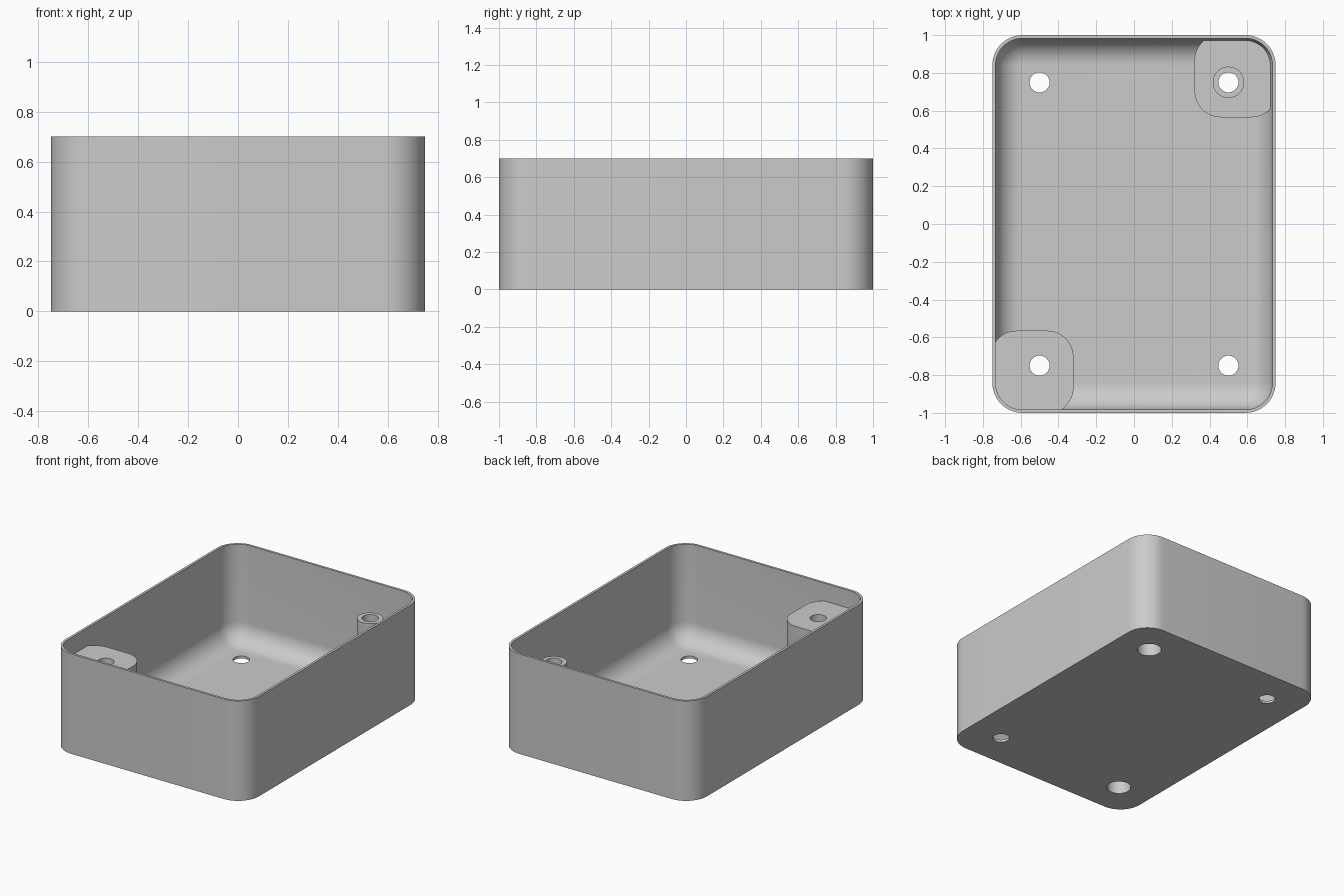
import bpy
import bmesh
from math import pi, sin, cos, radians

cube = bpy.data.objects.get("Cube")
if cube:
    bpy.data.objects.remove(cube, do_unlink=True)

HALF_X, HALF_Y, HEIGHT = 0.75, 1.0, 0.7
CORNER, WALL, FLOOR = 0.16, 0.017, 0.017
FILLET = 0.138
BOSS_TOP = 0.575

grey = bpy.data.materials.new("light_grey")
grey.use_nodes = True
grey.diffuse_color = (0.6, 0.6, 0.6, 1)
grey.node_tree.nodes["Principled BSDF"].inputs["Base Color"].default_value = (0.6, 0.6, 0.6, 1)


def rounded_rect(hx, hy, r, z, cx=0, cy=0, steps=12):
    """Ring of points around a rounded rectangle."""
    ring = []
    for k, (sx, sy) in enumerate([(1, 1), (-1, 1), (-1, -1), (1, -1)]):
        for i in range(steps + 1):
            a = (k + i / steps) * pi / 2
            ring.append((cx + sx * (hx - r) + r * cos(a),
                         cy + sy * (hy - r) + r * sin(a), z))
    return ring


def circle(r, z, cx, cy, sides=48):
    return [(cx + r * cos(2 * pi * i / sides), cy + r * sin(2 * pi * i / sides), z)
            for i in range(sides)]


def loft(name, rings):
    """Solid skinned through the rings, capped at both ends."""
    bm = bmesh.new()
    loops = [[bm.verts.new(p) for p in ring] for ring in rings]
    n = len(loops[0])
    for low, high in zip(loops, loops[1:]):
        for i in range(n):
            j = (i + 1) % n
            bm.faces.new((low[i], low[j], high[j], high[i]))
    bm.faces.new(loops[0][::-1])
    bm.faces.new(loops[-1])
    bmesh.ops.recalc_face_normals(bm, faces=bm.faces)
    mesh = bpy.data.meshes.new(name)
    bm.to_mesh(mesh)
    bm.free()
    mesh.materials.append(grey)
    obj = bpy.data.objects.new(name, mesh)
    bpy.context.collection.objects.link(obj)
    return obj


def cavity_rings(grow=0.0):
    """Inside of the box from the rim down through the floor fillet."""
    wall, floor = WALL - grow, FLOOR - grow
    rings = [rounded_rect(HALF_X - wall, HALF_Y - wall, CORNER - wall, HEIGHT + grow)]
    steps = 12
    for i in range(steps + 1):
        a = i / steps * pi / 2
        inset = wall + FILLET * (1 - cos(a))
        rings.append(rounded_rect(HALF_X - inset, HALF_Y - inset, CORNER - inset,
                                  floor + FILLET * (1 - sin(a))))
    return rings


def boolean(obj, operation, others):
    for other in others:
        mod = obj.modifiers.new(operation.lower(), 'BOOLEAN')
        mod.operation, mod.solver, mod.object = operation, 'EXACT', other


# Open box with a thin wall and filleted floor
outer = [rounded_rect(HALF_X, HALF_Y, CORNER, z) for z in (0, HEIGHT)]
shell = loft("box_shell", outer + cavity_rings())


# Corner bosses: a tall block at front right, a low pad with a post at back left
def boss_block(name, side, top):
    return loft(name, [rounded_rect(0.22, 0.22, 0.14, z, 0.54 * side, 0.785 * side)
                       for z in (-0.05, top)])


tall_block = boss_block("front_corner_block", -1, BOSS_TOP)
low_pad = boss_block("back_corner_pad", 1, 0.1)
post = loft("back_corner_post", [circle(0.083, z, 0.5, 0.75) for z in (0.05, BOSS_TOP)])

# Helpers: cavity limit, plain holes, and holes widened from below
limit = loft("cavity_limit", cavity_rings(0.008))
cutters = []
for x, y in ((-0.5, 0.75), (0.5, -0.75)):
    cutters.append(loft("hole_cutter", [circle(0.053, z, x, y) for z in (-0.1, 0.8)]))
bored = []
for x, y, depth in ((-0.5, -0.75, 0.3), (0.5, 0.75, 0.095)):
    steps = ((0.078, -0.1), (0.078, depth), (0.053, depth), (0.053, 0.8))
    bored.append(loft("bored_cutter", [circle(r, z, x, y) for r, z in steps]))

boolean(tall_block, 'INTERSECT', [limit])
boolean(low_pad, 'INTERSECT', [limit])
boolean(shell, 'DIFFERENCE', cutters + bored)
boolean(tall_block, 'DIFFERENCE', bored[:1])
boolean(low_pad, 'DIFFERENCE', bored[1:])
boolean(post, 'DIFFERENCE', bored[1:])

# Bake the cuts, drop the helpers and smooth the rounded faces
parts = [shell, tall_block, low_pad, post]
bpy.context.view_layer.update()
graph = bpy.context.evaluated_depsgraph_get()
baked = [bpy.data.meshes.new_from_object(p.evaluated_get(graph)) for p in parts]
for part, mesh in zip(parts, baked):
    part.modifiers.clear()
    part.data = mesh
for helper in [limit] + cutters + bored:
    bpy.data.objects.remove(helper, do_unlink=True)
bpy.ops.object.select_all(action='DESELECT')
for part in parts:
    part.select_set(True)
bpy.context.view_layer.objects.active = shell
bpy.ops.object.shade_smooth_by_angle(angle=radians(30))
